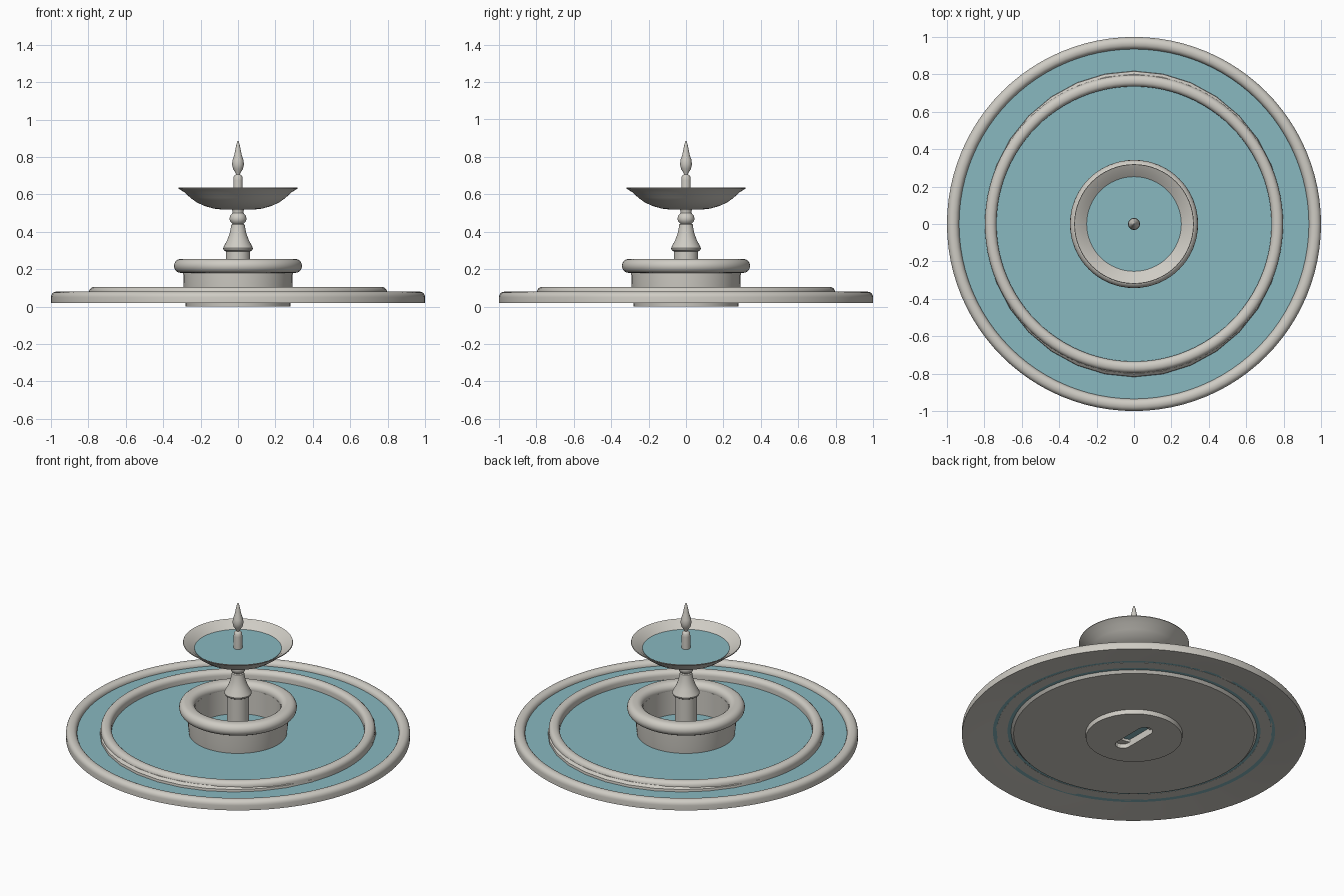
import bpy, bmesh, math

if "Cube" in bpy.data.objects:
    bpy.data.objects.remove(bpy.data.objects["Cube"])


def material(name, rgb):
    m = bpy.data.materials.new(name)
    m.diffuse_color = (*rgb, 1)
    m.use_nodes = True
    m.node_tree.nodes["Principled BSDF"].inputs["Base Color"].default_value = m.diffuse_color
    return m


STONE = material("pale_stone", (0.62, 0.60, 0.55))
WATER = material("pool_water", (0.25, 0.48, 0.53))


def finish(name, bm, mat):
    bmesh.ops.remove_doubles(bm, verts=bm.verts, dist=1e-5)
    bmesh.ops.recalc_face_normals(bm, faces=bm.faces)
    me = bpy.data.meshes.new(name)
    bm.to_mesh(me)
    bm.free()
    me.materials.append(mat)
    ob = bpy.data.objects.new(name, me)
    bpy.context.collection.objects.link(ob)
    return ob


def smooth(ob, angle=35):
    bpy.ops.object.select_all(action='DESELECT')
    ob.select_set(True)
    bpy.context.view_layer.objects.active = ob
    bpy.ops.object.shade_smooth_by_angle(angle=math.radians(angle))


def lathe(name, profile, sides=64, closed=False, ysc=1.0, mat=STONE):
    """Spin a (radius, z) profile around the vertical axis."""
    bm = bmesh.new()
    rings = []
    for i in range(sides):
        a = math.tau * i / sides
        rings.append([bm.verts.new((r * math.cos(a), r * math.sin(a) * ysc, z))
                      for r, z in profile])
    n = len(profile)
    for i in range(sides):
        p, q = rings[i], rings[(i + 1) % sides]
        for j in range(n if closed else n - 1):
            k = (j + 1) % n
            bm.faces.new((p[j], q[j], q[k], p[k]))
    ob = finish(name, bm, mat)
    smooth(ob)
    return ob


def water(name, r, z, inner=0.0):
    t = 0.004
    return lathe(name, [(inner, z - t), (r, z - t), (r, z), (inner, z)],
                 64, inner > 0, mat=WATER)


def round_rim(r0, r1, z0, z1, bev, steps=5):
    """Ring section with rounded upper corners, running outside to inside."""
    pts = [(r1, z0)]
    for cx, a0 in ((r1 - bev, 0), (r0 + bev, 90)):
        for i in range(steps + 1):
            a = math.radians(a0 + 90 * i / steps)
            pts.append((cx + bev * math.cos(a), z1 - bev + bev * math.sin(a)))
    return pts + [(r0, z0)]


# Outer basin rim with its inward sloping underside
rim = round_rim(0.935, 1.0, 0.02, 0.08, 0.03)
lathe("outer_rim", rim[:-1] + [(0.935, 0.046), (0.82, 0.042), (0.95, 0.025)],
      96, True)
water("outer_water", 0.94, 0.05, 0.70)

# Middle basin: rounded rim, slightly oval skirt and stone floor
lathe("middle_rim", round_rim(0.735, 0.797, 0.045, 0.105, 0.028), 96, True)
lathe("middle_skirt", [(0.76, 0.082), (0.78, 0.08), (0.795, 0.065),
                       (0.797, 0.046), (0.76, 0.046)], 32, True, 1.027)
lathe("basin_floor", [(0.1, 0.028), (0.70, 0.028), (0.715, 0.044), (0.1, 0.044)],
      64, True)
water("middle_water", 0.74, 0.052)

# Pedestal drum, with a drain slot through its floor
drum = lathe("pedestal_drum", [
    (0, 0), (0.28, 0), (0.285, 0.05), (0.29, 0.1), (0.293, 0.18), (0.31, 0.19),
    (0.31, 0.21), (0.25, 0.21), (0.25, 0.045), (0, 0.045)], 40)
bm = bmesh.new()
outline = []
for end, a0 in ((1, 0), (-1, 180)):
    for i in range(9):
        a = math.radians(a0 + 22.5 * i)
        outline.append(bm.verts.new((0.045 * math.cos(a),
                                     0.1 * end + 0.045 * math.sin(a), -0.03)))
face = bm.faces.new(outline)
top = bmesh.ops.extrude_face_region(bm, geom=[face])["geom"]
bmesh.ops.translate(bm, vec=(0, 0, 0.13),
                    verts=[v for v in top if isinstance(v, bmesh.types.BMVert)])
cutter = finish("drain_cutter", bm, STONE)
cutter.hide_render = True
cutter.hide_set(True)
cut = drum.modifiers.new("drain", 'BOOLEAN')
cut.object, cut.operation, cut.solver = cutter, 'DIFFERENCE', 'EXACT'
water("drum_water", 0.25, 0.058)

# Rounded coping on the drum
coping = [(0.292, 0.18)]
for cx, a0 in ((0.306, -90), (0.285, 90)):
    for i in range(9):
        a = math.radians(a0 + 22.5 * i)
        coping.append((cx + 0.0365 * math.cos(a), 0.2175 + 0.0375 * math.sin(a)))
lathe("drum_coping", coping[1:], 64, True)

# Turned central stem
lathe("stem", [
    (0, 0.05), (0.065, 0.05), (0.065, 0.295), (0.077, 0.302), (0.08, 0.312),
    (0.074, 0.325), (0.058, 0.355), (0.045, 0.39), (0.038, 0.425), (0.036, 0.438),
    (0.03, 0.443), (0.04, 0.452), (0.046, 0.468), (0.042, 0.485), (0.03, 0.5),
    (0.03, 0.512), (0.036, 0.525), (0, 0.525)], 32)

# Upper bowl as a thin shell
lathe("upper_bowl", [
    (0, 0.518), (0.08, 0.518), (0.13, 0.524), (0.18, 0.538), (0.22, 0.557),
    (0.255, 0.582), (0.285, 0.61), (0.32, 0.632), (0.318, 0.637), (0.28, 0.617),
    (0.25, 0.592), (0.215, 0.567), (0.17, 0.547), (0.12, 0.534), (0, 0.53)], 64)
water("bowl_water", 0.253, 0.597)

# Post and flame shaped finial
lathe("finial", [
    (0, 0.58), (0.025, 0.58), (0.025, 0.675), (0.024, 0.692), (0.018, 0.702),
    (0.011, 0.707), (0.013, 0.715), (0.026, 0.735), (0.032, 0.76), (0.029, 0.785),
    (0.02, 0.81), (0.014, 0.84), (0.009, 0.865), (0.004, 0.882), (0, 0.886)], 24)
